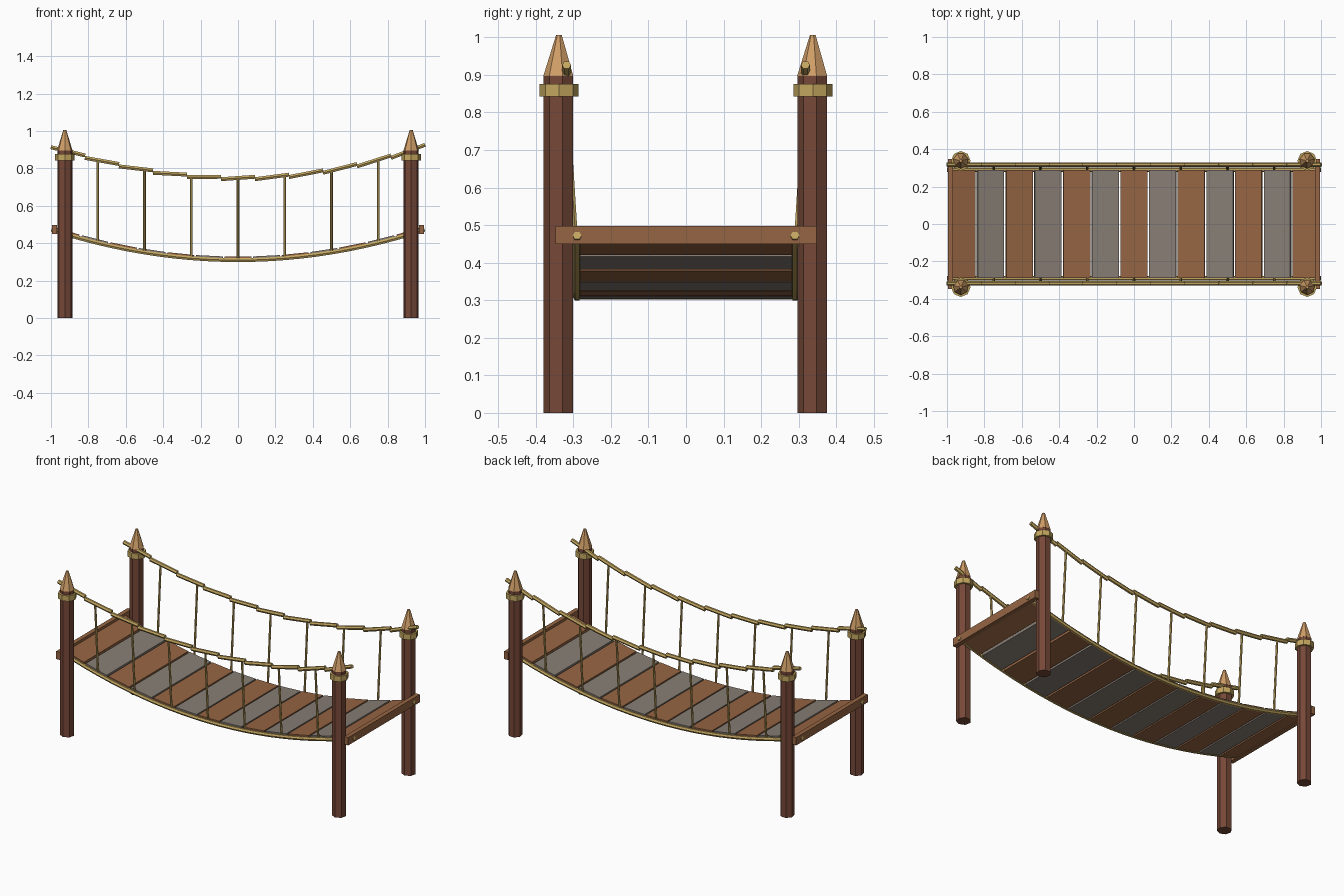
import bpy, bmesh, math
from mathutils import Vector, Matrix

if "Cube" in bpy.data.objects:
    bpy.data.objects.remove(bpy.data.objects["Cube"])


def material(name, rgb):
    m = bpy.data.materials.new(name)
    lin = [((c / 255 + 0.055) / 1.055) ** 2.4 for c in rgb]
    m.diffuse_color = (*lin, 1)
    m.use_nodes = True
    m.node_tree.nodes["Principled BSDF"].inputs["Base Color"].default_value = m.diffuse_color
    return m


POST = material("dark red wood", (118, 72, 56))
CAP = material("pale carved wood", (208, 158, 103))
ROPE = material("straw rope", (196, 167, 96))
PLANK = material("brown plank wood", (150, 101, 67))
GREY = material("weathered grey wood", (135, 126, 117))


def finish(name, bm, mat):
    bmesh.ops.recalc_face_normals(bm, faces=bm.faces)
    me = bpy.data.meshes.new(name)
    bm.to_mesh(me)
    bm.free()
    me.materials.append(mat)
    ob = bpy.data.objects.new(name, me)
    bpy.context.collection.objects.link(ob)
    return ob


def tube(name, points, radii, sides, mat, start=0.0):
    """Sweep a polygon along points lying in a plane, with capped ends."""
    bm = bmesh.new()
    pts = [Vector(p) for p in points]
    rings = []
    for i, p in enumerate(pts):
        d = (pts[min(i + 1, len(pts) - 1)] - pts[max(i - 1, 0)]).normalized()
        ref = Vector((1, 0, 0)) if abs(d.z) > 0.7 else Vector((0, 1, 0))
        u = (ref - d * ref.dot(d)).normalized()
        v = d.cross(u)
        ring = []
        for k in range(sides):
            a = start + math.tau * k / sides
            ring.append(bm.verts.new(p + radii[i] * (math.cos(a) * u + math.sin(a) * v)))
        rings.append(ring)
    for a, b in zip(rings, rings[1:]):
        for k in range(sides):
            n = (k + 1) % sides
            bm.faces.new((a[k], a[n], b[n], b[k]))
    bm.faces.new(rings[0])
    bm.faces.new(rings[-1])
    return finish(name, bm, mat)


def box(name, centre, size, mat, tilt=0.0):
    bm = bmesh.new()
    bmesh.ops.create_cube(bm, size=1)
    bm.transform(Matrix.Translation(centre) @ Matrix.Rotation(tilt, 4, 'Y')
                 @ Matrix.Diagonal((*size, 1)))
    return finish(name, bm, mat)


# Sagging curves of the deck and the handrail
def deck_z(x):
    return 0.31 + 0.163 * x * x


def rail_z(x):
    return 0.749 + 0.1725 * x * x


# Corner posts with rope collars and pointed caps
for sx in (-1, 1):
    for sy in (-1, 1):
        x, y = 0.926 * sx, 0.338 * sy
        tube("post", [(x, y, 0), (x, y, 0.9)], [0.041] * 2, 7, POST, -math.pi / 2)
        tube("post_collar", [(x, y, 0.842), (x, y, 0.876)], [0.052] * 2, 8, ROPE)
        tube("post_cap", [(x, y, 0.897), (x, y, 1.006)], [0.042, 0.008], 7, CAP, -math.pi / 2)

# End beams
for sx in (-1, 1):
    box("end_beam", (0.981 * sx, 0, 0.474), (0.027, 0.696, 0.048), PLANK)

# Deck planks following the sag, alternating colours
for i in range(-6, 7):
    x = 0.1535 * i
    slope = math.atan(2 * 0.163 * x)
    box("deck_plank", (x, 0, deck_z(x) + 0.006), (0.145, 0.576, 0.027),
        GREY if i % 2 else PLANK, -slope)

# Ropes, rails and hangers on both sides
for s in (-1, 1):
    xs = [0.998 * k / 12 for k in range(-12, 13)]
    tube("deck_rope", [(x, 0.29 * s, deck_z(x)) for x in xs], [0.012] * len(xs), 6, ROPE)
    # Handrail of overlapping straight lengths
    for k in range(-5, 6):
        x = 0.1818 * k
        rise = 0.0057 * k + 0.0065
        tube("handrail_length",
             [(x - 0.0915, 0.318 * s, rail_z(x) - rise), (x + 0.0915, 0.318 * s, rail_z(x) + rise)],
             [0.012] * 2, 6, ROPE)
    # Hangers lean outward from the deck rope to the handrail
    for k in range(-3, 4):
        x = 0.25 * k
        tube("hanger", [(x, 0.29 * s, deck_z(x)), (x, 0.318 * s, rail_z(x))],
             [0.007] * 2, 6, ROPE)
